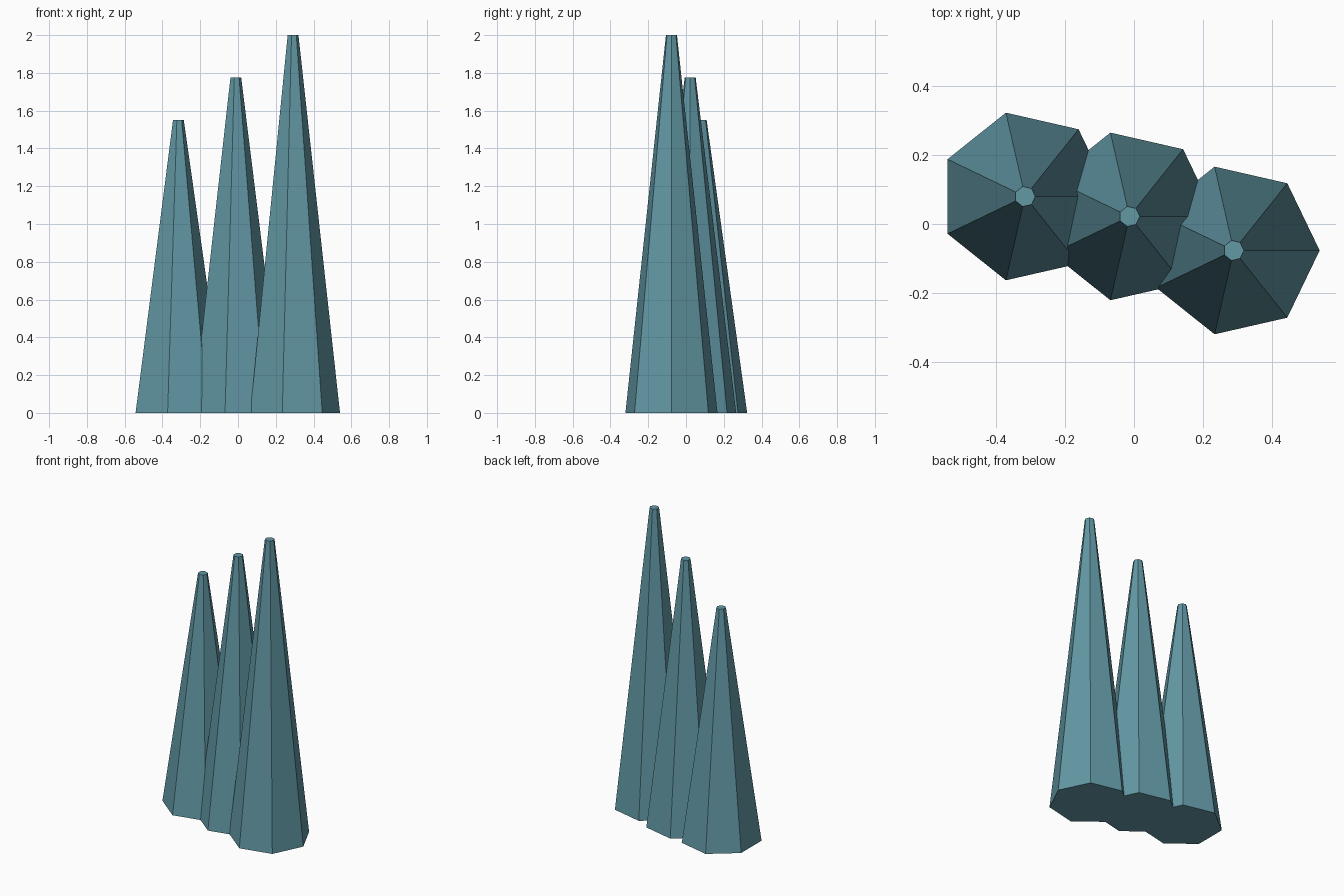
import bpy
from math import pi

cube = bpy.data.objects.get("Cube")
if cube:
    bpy.data.objects.remove(cube, do_unlink=True)

# Single flat teal colour
TEAL = (0.122, 0.314, 0.376, 1.0)
teal = bpy.data.materials.new("teal")
teal.use_nodes = True
teal.diffuse_color = TEAL
teal.node_tree.nodes["Principled BSDF"].inputs["Base Color"].default_value = TEAL


def spire(name, x, y, height):
    """Seven-sided blunt cone standing on the ground, one corner facing +x."""
    bpy.ops.mesh.primitive_cone_add(
        vertices=7, radius1=0.25, radius2=0.03, depth=height,
        location=(x, y, height / 2), rotation=(0, 0, -pi / 2))
    obj = bpy.context.object
    obj.name = obj.data.name = name
    obj.data.materials.append(teal)


# Row of three overlapping spires, rising towards +x
spire("short_spire", -0.317, 0.08, 1.55)
spire("middle_spire", -0.013, 0.022, 1.775)
spire("tall_spire", 0.29, -0.077, 2.0)
